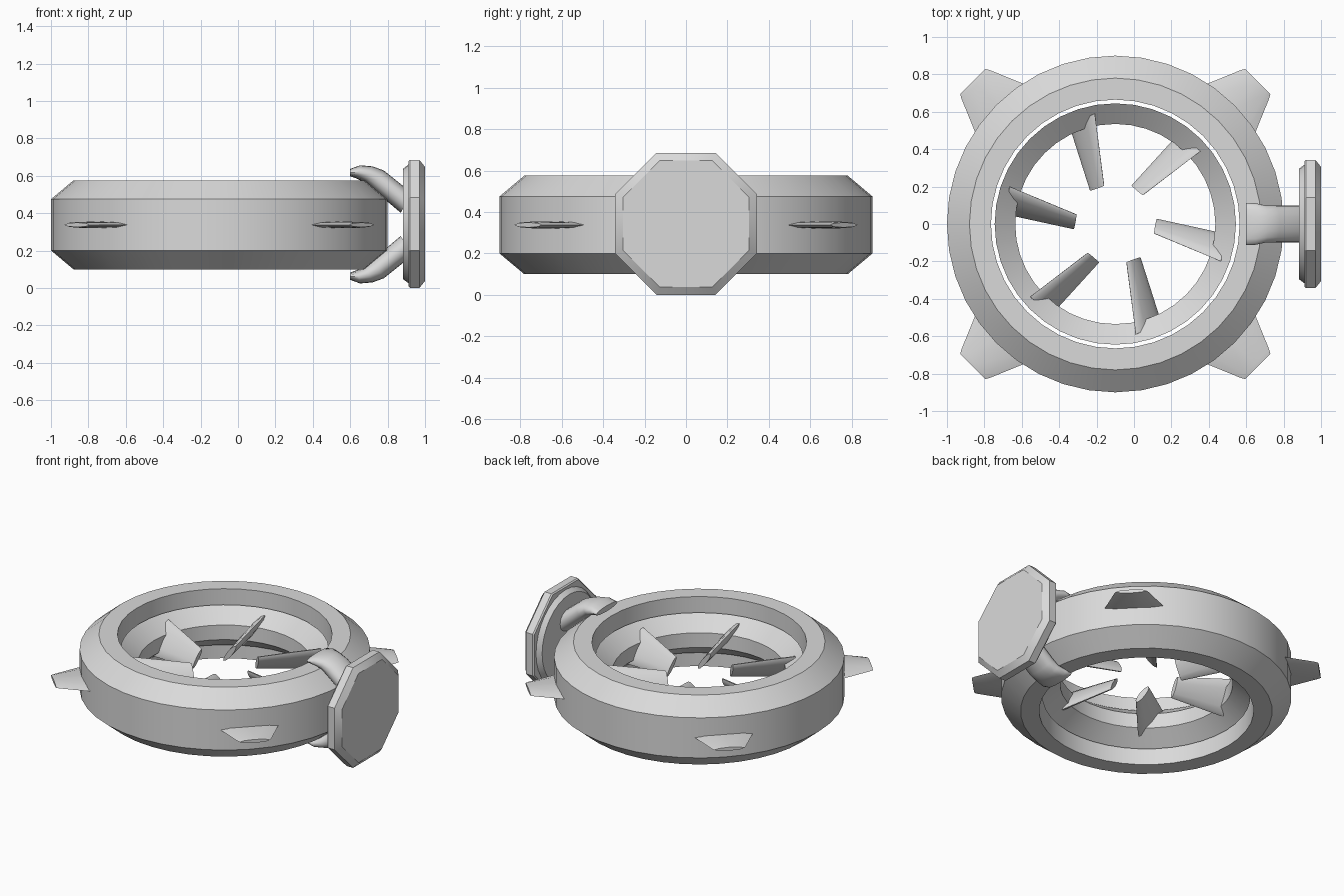
import bpy, bmesh, math
from mathutils import Vector, Matrix

if "Cube" in bpy.data.objects:
    bpy.data.objects.remove(bpy.data.objects["Cube"])

Z = 0.34            # mid height of the whole model
RING_X = -0.1       # ring axis

mat = bpy.data.materials.new("plain grey")
mat.diffuse_color = (0.7, 0.7, 0.7, 1)
mat.use_nodes = True
mat.node_tree.nodes["Principled BSDF"].inputs["Base Color"].default_value = mat.diffuse_color


def finish(name, bm, matrix=Matrix(), angle=28):
    bmesh.ops.transform(bm, matrix=matrix, verts=bm.verts)
    bmesh.ops.recalc_face_normals(bm, faces=bm.faces)
    me = bpy.data.meshes.new(name)
    bm.to_mesh(me)
    bm.free()
    me.materials.append(mat)
    me.shade_smooth()
    me.set_sharp_from_angle(angle=math.radians(angle))
    ob = bpy.data.objects.new(name, me)
    bpy.context.collection.objects.link(ob)
    return ob


def skin(bm, loops, closed):
    """Join loops of vertices into a tube; cap the ends or close it on itself."""
    rows = [[bm.verts.new(p) for p in lp] for lp in loops]
    n = len(rows[0])
    pairs = list(zip(rows, rows[1:])) + ([(rows[-1], rows[0])] if closed else [])
    for a, b in pairs:
        for i in range(n):
            j = (i + 1) % n
            bm.faces.new((a[i], a[j], b[j], b[i]))
    if not closed:
        bm.faces.new(rows[0][::-1])
        bm.faces.new(rows[-1])


def lathe(profile, n, closed, phase=0.0):
    """Turn (radius, height) points around local z."""
    bm = bmesh.new()
    loops = []
    for r, z in profile:
        angs = [phase + 2 * math.pi * i / n for i in range(n)]
        loops.append([(r * math.cos(t), r * math.sin(t), z) for t in angs])
    skin(bm, loops, closed)
    return bm


def loft(sections, n=12, power=1.0):
    """Sections are (centre, half width vector, half thickness vector)."""
    bm = bmesh.new()
    loops = []
    for c, u, v in sections:
        c, u, v = Vector(c), Vector(u), Vector(v)
        lp = []
        for i in range(n):
            t = 2 * math.pi * i / n
            s = math.sin(t)
            s = math.copysign(abs(s) ** power, s)
            lp.append(c + u * math.cos(t) + v * s)
        loops.append(lp)
    skin(bm, loops, False)
    return bm


ring_at = Matrix.Translation((RING_X, 0, Z - 0.0025))

# outer ring: chamfered tyre-like band
finish("outer_ring", lathe([(0.9, -0.137), (0.9, 0.137), (0.78, 0.2375), (0.665, 0.2375),
                            (0.665, -0.2375), (0.78, -0.2375)], 40, True), ring_at)

# inner ring: separated by a narrow slot, tapering inward
finish("inner_ring", lathe([(0.645, -0.137), (0.645, 0.137), (0.535, 0.05),
                            (0.535, -0.05)], 40, True), ring_at)

# six pitched blades inside the inner ring
for k in range(6):
    bm = loft([((0.215, -0.012, 0.005), (-0.008, -0.038, 0.055), (0, 0.014, 0.010)),
               ((0.40, -0.070, 0.008), (-0.014, -0.055, 0.078), (0, 0.018, 0.013)),
               ((0.585, -0.128, 0.010), (-0.020, -0.072, 0.100), (0, 0.021, 0.015))])
    finish(f"blade_{k + 1}", bm, ring_at @ Matrix.Rotation(k * math.pi / 3, 4, 'Z'), 40)

# four flat fins on the outside
for k in range(4):
    bm = loft([((0.86, 0, 0), (0, 0.19, 0), (0, 0, 0.018)),
               ((1.055, 0, 0), (0, 0.108, 0), (0, 0, 0.016)),
               ((1.077, 0, 0), (0, 0.095, 0), (0, 0, 0.012))], 8)
    finish(f"fin_{k + 1}", bm, ring_at @ Matrix.Rotation(math.radians(45 + 90 * k), 4, 'Z'))

# octagonal plate facing +x, with a round boss behind it
to_x = Matrix.Translation((0, 0, Z + 0.0025)) @ Matrix.Rotation(math.pi / 2, 4, 'Y')
c8 = math.cos(math.pi / 8)
finish("octagon_plate", lathe([(0.335 / c8, 0.912), (0.3425 / c8, 0.92), (0.3425 / c8, 0.97),
                               (0.305 / c8, 1.0)], 8, False, math.pi / 8), to_x)
finish("plate_boss", lathe([(0.295, 0.882), (0.32, 0.915)], 32, False), to_x)

# upper and lower hooked arms from the plate onto the ring
for name, s in (("upper_arm", 1), ("lower_arm", -1)):
    path = [(0.90, 0.115, 0.03, 0.053), (0.75, 0.238, 0.03, 0.050),
            (0.70, 0.266, 0.02, 0.044), (0.645, 0.280, 0.008, 0.036), (0.598, 0.277, 0.0, 0.019)]
    bm = loft([((x, 0, Z + s * z), (0, 0.10 + (0.012 if x < 0.66 else 0), 0), (dx, 0, s * t))
               for x, z, dx, t in path], 16, 0.8)
    finish(name, bm, angle=45)
